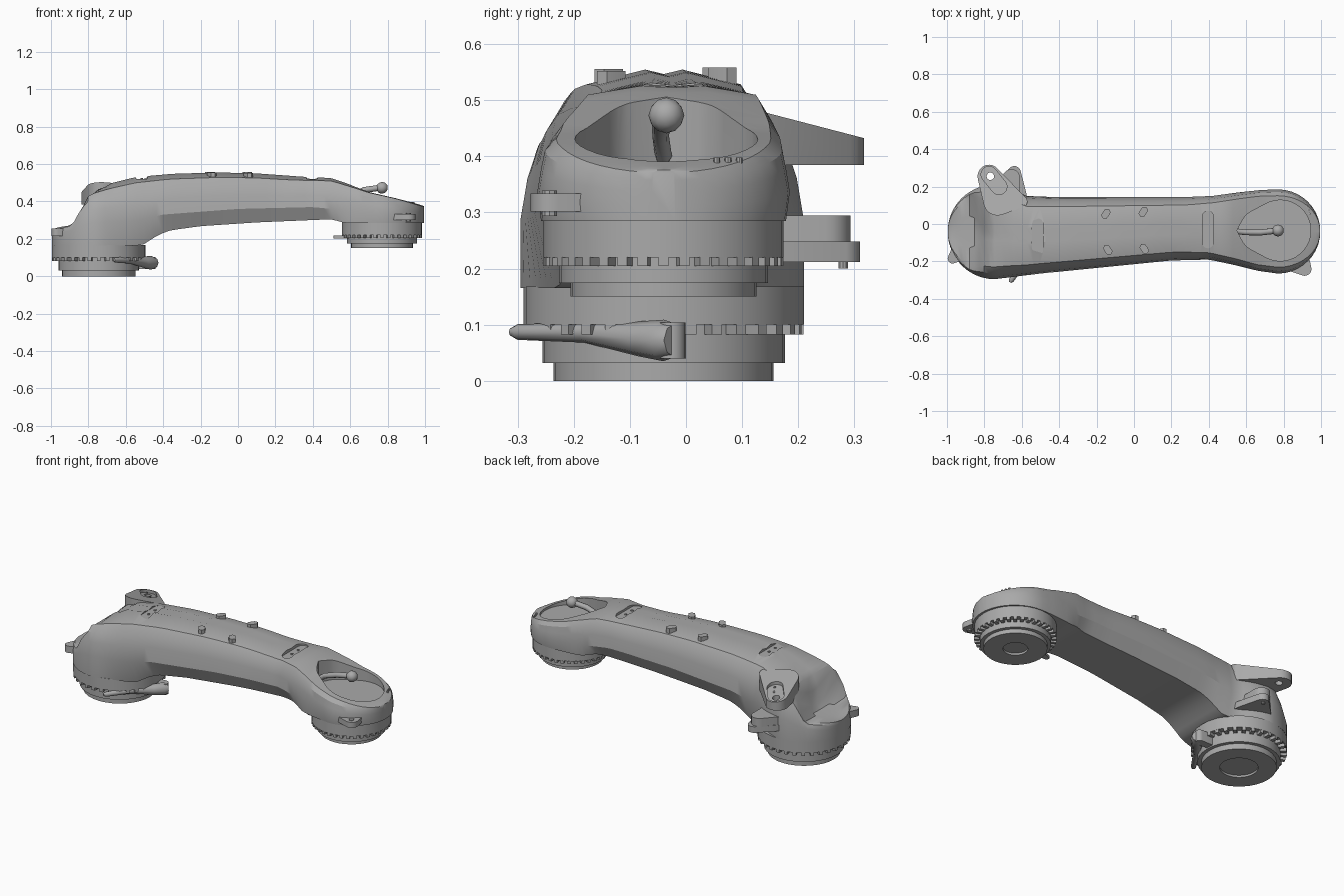
import bpy, bmesh
from math import sin, cos, pi, sqrt, radians
from mathutils import Matrix, Vector

if "Cube" in bpy.data.objects:
    bpy.data.objects.remove(bpy.data.objects["Cube"])

GREY = (0.4, 0.4, 0.4, 1)
metal = bpy.data.materials.new("plain grey")
metal.use_nodes = True
metal.diffuse_color = GREY
metal.node_tree.nodes["Principled BSDF"].inputs["Base Color"].default_value = GREY


def select(obj):
    bpy.ops.object.select_all(action='DESELECT')
    obj.select_set(True)
    bpy.context.view_layer.objects.active = obj


def shade(obj, angle):
    select(obj)
    bpy.ops.object.shade_smooth_by_angle(angle=radians(angle))


def finish(name, bm, angle=25):
    """Turn a bmesh into a named, shaded object."""
    bmesh.ops.recalc_face_normals(bm, faces=bm.faces)
    mesh = bpy.data.meshes.new(name)
    bm.to_mesh(mesh)
    bm.free()
    mesh.materials.append(metal)
    obj = bpy.data.objects.new(name, mesh)
    bpy.context.collection.objects.link(obj)
    shade(obj, angle)
    return obj


def hull(name, *discs, sides=20):
    """Convex hull of horizontal discs (x, y, z, radius, optional tilt along y)."""
    bm = bmesh.new()
    for x, y, z, r, *tilt in discs:
        for i in range(sides):
            a = 2 * pi * i / sides
            py = y + r * sin(a)
            bm.verts.new((x + r * cos(a), py, z + (tilt[0] * py if tilt else 0)))
    bmesh.ops.convex_hull(bm, input=bm.verts)
    loose = [v for v in bm.verts if not v.link_faces]
    bmesh.ops.delete(bm, geom=loose, context='VERTS')
    bmesh.ops.dissolve_limit(bm, angle_limit=0.01, verts=bm.verts, edges=bm.edges)
    return finish(name, bm)


def slab(name, z0, z1, *spots, sides=20):
    """Rounded plate between two heights, outlined by (x, y, radius) spots."""
    return hull(name, *[(x, y, z, r) for x, y, r in spots for z in (z0, z1)], sides=sides)


def tube(name, *points):
    """Round bar through (x, y, z, radius) points."""
    path = bpy.data.curves.new(name, 'CURVE')
    path.dimensions = '3D'
    path.bevel_depth, path.bevel_resolution, path.use_fill_caps = 1, 2, True
    line = path.splines.new('POLY')
    line.points.add(len(points) - 1)
    for p, (x, y, z, r) in zip(line.points, points):
        p.co, p.radius = (x, y, z, 1), r
    path.materials.append(metal)
    obj = bpy.data.objects.new(name, path)
    bpy.context.collection.objects.link(obj)
    select(obj)
    bpy.ops.object.convert(target='MESH')
    shade(bpy.context.view_layer.objects.active, 50)


def cut(obj, cutter):
    mod = obj.modifiers.new("cut", 'BOOLEAN')
    mod.operation, mod.solver, mod.object = 'DIFFERENCE', 'EXACT', cutter
    bpy.context.view_layer.objects.active = obj
    bpy.ops.object.modifier_apply(modifier=mod.name)
    bpy.data.objects.remove(cutter)


def bridge(bm, rings):
    """Skin a row of closed loops and cap both ends."""
    for a, b in zip(rings, rings[1:]):
        for i in range(len(a)):
            j = (i + 1) % len(a)
            bm.faces.new((a[i], a[j], b[j], b[i]))
    bm.faces.new(rings[0])
    bm.faces.new(rings[-1])


def lathe(name, cx, cy, profile, sides=32):
    bm = bmesh.new()
    bridge(bm, [[bm.verts.new((cx + r * cos(2 * pi * i / sides), cy + r * sin(2 * pi * i / sides), z))
                 for i in range(sides)] for r, z in profile])
    finish(name, bm, 20)


def teeth(name, cx, cy, r, z, size, count):
    bm = bmesh.new()
    for i in range(count):
        m = (Matrix.Translation((cx, cy, z)) @ Matrix.Rotation(2 * pi * i / count, 4, 'Z')
             @ Matrix.Translation((r, 0, 0)) @ Matrix.Diagonal((*size, 1)))
        bmesh.ops.create_cube(bm, size=1, matrix=m)
    finish(name, bm)


def lerp(keys, x):
    for (x0, v0), (x1, v1) in zip(keys, keys[1:]):
        if x <= x1:
            return v0 + (v1 - v0) * max(0, (x - x0) / (x1 - x0))
    return keys[-1][1]


# Arm outline along its length
TOP = [(-1, .25), (-.95, .265), (-.87, .277), (-.84, .36), (-.8, .458), (-.7, .492), (-.55, .53),
       (-.35, .548), (-.1, .555), (.1, .55), (.35, .532), (.5, .525), (.7, .455), (.85, .42), (1, .374)]
BOTTOM = [(-.54, .165), (-.5, .172), (-.46, .2), (-.42, .224), (-.36, .246), (-.2, .268), (.1, .288),
          (.5, .305), (.57, .285)]
SEAM = [(-1, .215), (-.88, .25), (-.8, .285), (-.55, .295), (-.4, .33), (0, .36), (.4, .37),
        (.6, .35), (.8, .335), (1, .312)]
BACK = [(-.745, .21), (-.66, .19), (-.58, .15), (-.45, .145), (.3, .145), (.42, .15), (.55, .168),
        (.68, .182), (.77, .185)]
FRONT = [(-.745, -.295), (-.5, -.265), (.2, -.195), (.4, -.19), (.55, -.222), (.66, -.25), (.77, -.265)]
FLOOR_WIDTH = [(-.72, 1), (-.5, .8), (.45, .8), (.58, .97)]
RIDGED = [(1, 0), (.95, .38), (.88, .66), (.74, .87), (.18, 1), (0, .96)]
BOXY = [(1, 0), (.97, .4), (.94, .72), (.85, .93), (.4, 1), (0, 1)]


def section(x):
    y0, y1 = lerp(FRONT, x), lerp(BACK, x)
    for cx, r, sign in ((-.745, .251, -1), (.77, .226, 1)):
        if (x - cx) * sign > 0:
            k = sqrt(max(r * r - (x - cx) ** 2, 0)) / r
            y0, y1 = -.04 + (y0 + .04) * k, -.04 + (y1 + .04) * k
    mid, w = (y0 + y1) / 2, (y1 - y0) / 2
    zs = lerp(SEAM, x)
    box = min(1, max(0, (x - .25) / .4, (-.82 - x) / .05))
    half = [(lerp(FLOOR_WIDTH, x), lerp(BOTTOM, x))]
    for (f0, h0), (f1, h1) in zip(RIDGED, BOXY):
        f, h = f0 + (f1 - f0) * box, h0 + (h1 - h0) * box
        # the big-end hood has a front edge that is hollow in plan
        zt = lerp(TOP, x + (.06 * f * f - .035 if x < -.7 else 0))
        half.append((f, zs + (zt - zs) * h))
    pts = half + [(-f, z) for f, z in reversed(half[:-1])]
    return [Vector((x, mid + f * w, z)) for f, z in pts]


# Main arm: loft of cross-sections, denser at the round ends
stations = [-.745 - .251 * sin(pi / 2 * i / 14) for i in range(13, 0, -1)]
stations += [-.745 + 1.515 * i / 44 for i in range(45)]
stations += [.77 + .226 * sin(pi / 2 * i / 10) for i in range(1, 10)]
bm = bmesh.new()
bridge(bm, [[bm.verts.new(p) for p in section(x)] for x in [-.995] + stations + [.995]])
arm = finish("arm_body", bm, 28)

# Teardrop recess and the two top slots
cut(arm, slab("recess_cutter", .378, .7, (.555, -.035, .004), (.68, -.035, .115), (.782, -.035, .163),
              sides=36))
for x, y0, y1, z in ((-.515, -.14, .0, .52), (.395, -.1, .04, .513)):
    cut(arm, slab("slot_cutter", z, .7, (x, y0, .03), (x, y1, .03)))
    for y in (y0 + .04, y1 - .04):
        slab("slot_screw", z - .01, z + .005, (x, y, .007), sides=8)
shade(arm, 28)

# Control stick in the recess
tube("control_stick", (.555, -.04, .40, .015), (.6, -.045, .435, .015), (.68, -.045, .462, .016),
     (.77, -.035, .475, .016))
bm = bmesh.new()
bmesh.ops.create_icosphere(bm, subdivisions=2, radius=.032, matrix=Matrix.Translation((.77, -.035, .473)))
finish("stick_knob", bm, 40)

# Stepped end rings with a shallow bore, and their teeth
lathe("large_ring", -.745, -.04, [(.1, .012), (.1, 0), (.196, 0), (.196, .032), (.216, .032),
                                  (.216, .1), (.25, .1), (.25, .168)])
teeth("large_ring_teeth", -.745, -.04, .232, .092, (.034, .02, .018), 32)
lathe("small_ring", .77, -.04, [(.065, .162), (.065, .15), (.166, .15), (.166, .174), (.186, .174),
                                (.186, .22), (.214, .22), (.214, .3)])
teeth("small_ring_teeth", .77, -.04, .2, .213, (.028, .018, .016), 36)

# Rear ear with a sunk oval pocket and a hole
ear = hull("rear_ear", *[(x, y, *z) for x, y, r in ((-.775, .255, .062), (-.73, .12, .075), (-.6, .12, .03))
                         for z in ((.385, r), (.515, r, -.26))])
cut(ear, hull("pocket_cutter", *[(x, y, z, .043, -.26) for x, y in ((-.775, .265), (-.722, .2))
                                 for z in (.497, .6)]))
cut(ear, slab("hole_cutter", .3, .6, (-.768, .255, .02)))
shade(ear, 25)
for x, y in ((-.795, .285), (-.73, .22), (-.71, .185)):
    hull("ear_screw", *[(x, y, z, .006, -.26) for z in (.48, .503)], sides=8)

# Mounting lugs around both rings
slab("rear_lug", .212, .248, (-.64, .275, .035), (-.68, .13, .11))
slab("rear_lug_boss", .245, .295, (-.655, .248, .045), (-.7, .13, .09))
slab("rear_lug_pin", .2, .23, (-.64, .28, .009), sides=10)
slab("left_end_lug", .215, .255, (-.97, -.185, .026), (-.89, -.11, .07))
slab("right_end_lug", .302, .334, (.912, -.24, .037), (.84, -.16, .09))
slab("right_end_lug_bolt", .294, .339, (.912, -.243, .014), sides=10)
slab("inner_tab", .203, .218, (.525, -.08, .014), (.61, -.07, .03))

# Tapered clamp lever under the large end
tube("clamp_lever", (-.662, -.312, .087, .007), (-.655, -.3, .087, .014), (-.575, -.18, .086, .018),
     (-.5, -.085, .075, .031), (-.465, -.04, .072, .037), (-.448, -.02, .072, .03))
slab("lever_pivot", .04, .104, (-.465, -.025, .024), (-.56, -.02, .02))

# Small top knobs and end screws
for x, y, z in ((-.15, .055, .558), (.05, .065, .558), (-.14, -.138, .556), (.055, -.133, .552)):
    d = .008 if y > 0 else -.008
    slab("top_knob", .51, z, (x - .006, y - d, .02), (x + .006, y + d, .02), sides=6)
for y in (.055, .075, .095):
    slab("end_screw", .35, .398, (.958 - y * .35, y, .006), sides=8)
